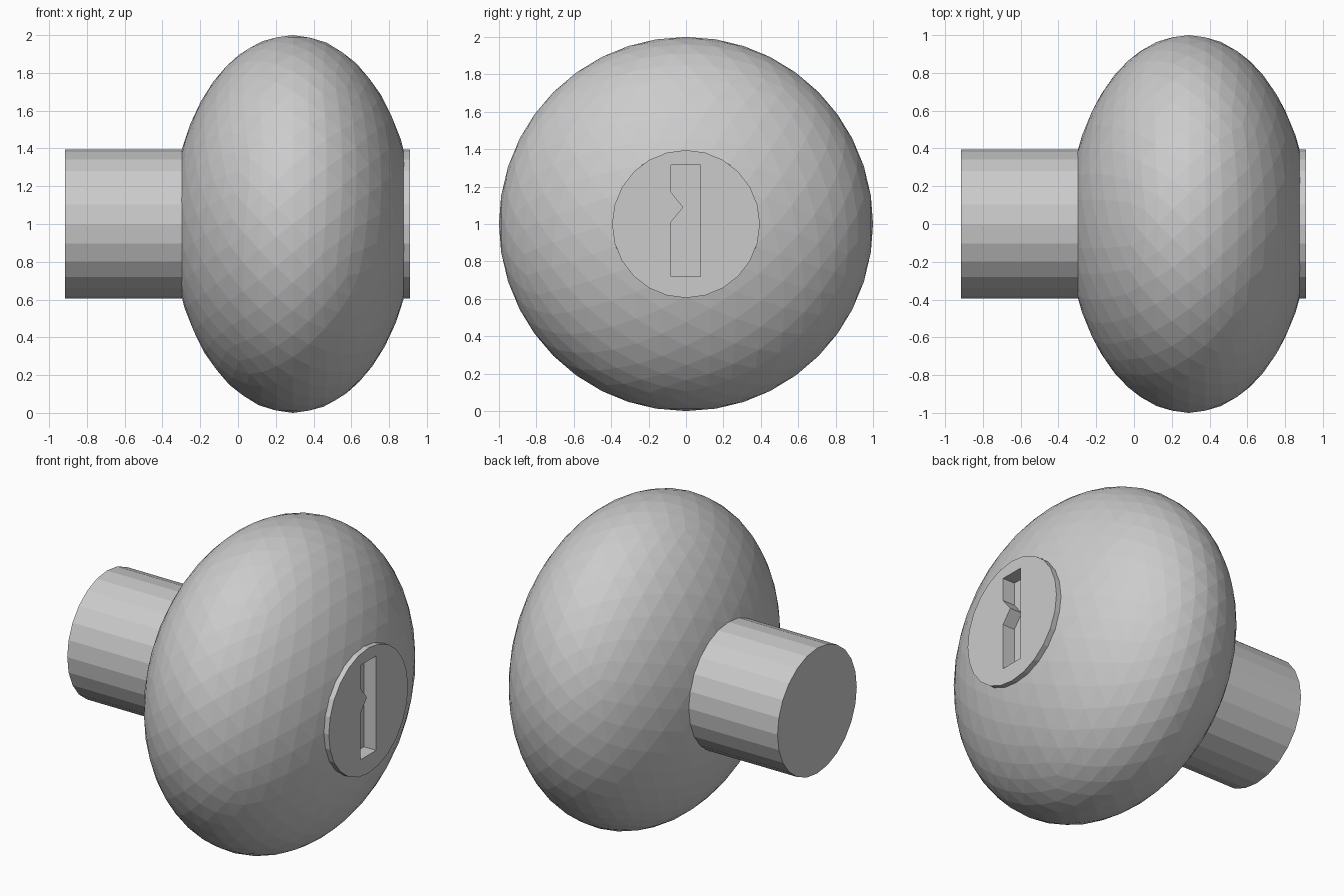
import bpy, bmesh, math
from mathutils import Matrix, Vector

if "Cube" in bpy.data.objects:
    bpy.data.objects.remove(bpy.data.objects["Cube"])

CENTRE = Vector((0.29, 0, 1))
RADIUS, HALF_WIDTH = 1.0, 0.64
TRIM = 0.588            # knob ends just inside the spindle
AXIS = Matrix.Rotation(math.pi / 2, 4, 'Y')   # local z -> world x


def make_object(name, bm):
    bmesh.ops.recalc_face_normals(bm, faces=bm.faces)
    mesh = bpy.data.meshes.new(name)
    bm.to_mesh(mesh)
    bm.free()
    obj = bpy.data.objects.new(name, mesh)
    bpy.context.collection.objects.link(obj)
    return obj


# Flattened faceted knob, opened at both ends where the spindle passes through
bm = bmesh.new()
bmesh.ops.create_icosphere(bm, subdivisions=4, radius=RADIUS)
bmesh.ops.transform(
    bm, verts=bm.verts,
    matrix=Matrix.Translation(CENTRE) @ Matrix.Diagonal((HALF_WIDTH, 1, 1, 1)) @ AXIS)
for side in (-1, 1):
    bmesh.ops.bisect_plane(
        bm, geom=bm.verts[:] + bm.edges[:] + bm.faces[:],
        plane_co=CENTRE + Vector((side * TRIM, 0, 0)), plane_no=(side, 0, 0),
        clear_outer=True)
make_object("knob", bm)

# Spindle running through the knob
X0, X1 = -0.915, 0.91
bm = bmesh.new()
bmesh.ops.create_cone(bm, cap_ends=True, segments=24, radius1=0.395, radius2=0.395,
                      depth=X1 - X0,
                      matrix=Matrix.Translation(((X0 + X1) / 2, 0, 1)) @ AXIS)
spindle = make_object("spindle", bm)

# Notched keyhole cutter
outline = [(-0.08, 0.72), (0.077, 0.72), (0.077, 1.315), (-0.08, 1.315),
           (-0.08, 1.17), (-0.015, 1.09), (-0.08, 1.01)]
bm = bmesh.new()
face = bm.faces.new([bm.verts.new((X1 - 0.085, y, z)) for y, z in outline])
ext = bmesh.ops.extrude_face_region(bm, geom=[face])
bmesh.ops.translate(bm, vec=(0.2, 0, 0),
                    verts=[g for g in ext["geom"] if isinstance(g, bmesh.types.BMVert)])
cutter = make_object("keyhole_cutter", bm)
cutter.hide_render = True
cutter.display_type = 'WIRE'

cut = spindle.modifiers.new("keyhole", 'BOOLEAN')
cut.operation = 'DIFFERENCE'
cut.solver = 'EXACT'
cut.object = cutter
